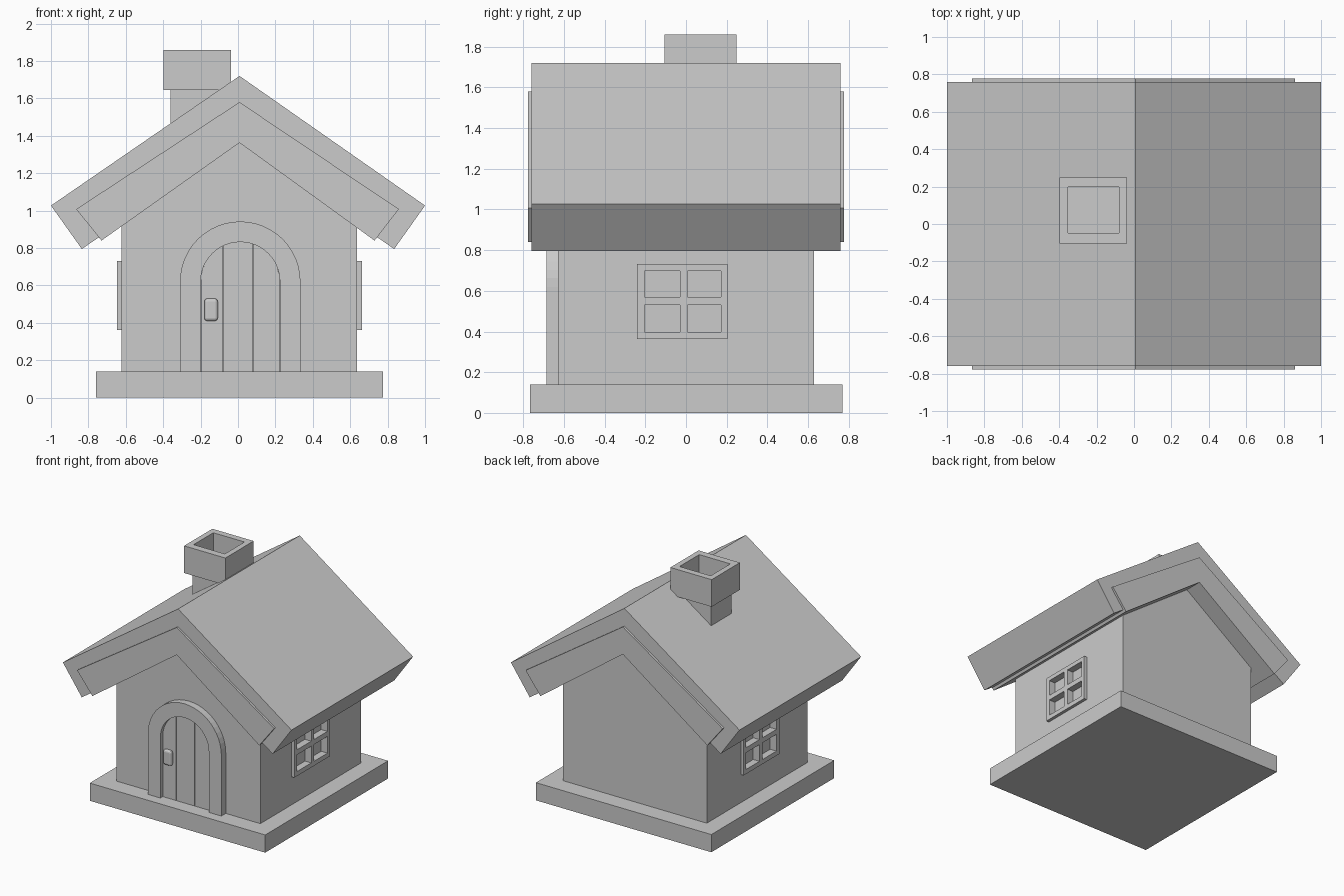
import bpy, bmesh, math

if "Cube" in bpy.data.objects:
    bpy.data.objects.remove(bpy.data.objects["Cube"], do_unlink=True)

GREY = (0.6, 0.6, 0.6, 1)
mat = bpy.data.materials.new("plain_grey")
mat.use_nodes = True
mat.diffuse_color = GREY
mat.node_tree.nodes["Principled BSDF"].inputs["Base Color"].default_value = GREY

CX = 0.007   # middle of the house across x


def finish(name, bm):
    bmesh.ops.recalc_face_normals(bm, faces=bm.faces)
    mesh = bpy.data.meshes.new(name)
    bm.to_mesh(mesh)
    bm.free()
    obj = bpy.data.objects.new(name, mesh)
    bpy.context.collection.objects.link(obj)
    mesh.materials.append(mat)
    return obj


def add_box(bm, x, y, z):
    verts = bmesh.ops.create_cube(bm, size=1)["verts"]
    for v in verts:
        for i, (lo, hi) in enumerate((x, y, z)):
            v.co[i] = lo if v.co[i] < 0 else hi


def box(name, x, y, z):
    bm = bmesh.new()
    add_box(bm, x, y, z)
    return finish(name, bm)


def prism(name, outline, y0, y1):
    """Extrude an x-z outline along y."""
    bm = bmesh.new()
    face = bm.faces.new([bm.verts.new((x, y0, z)) for x, z in outline])
    new = bmesh.ops.extrude_face_region(bm, geom=[face])["geom"]
    bmesh.ops.translate(bm, vec=(0, y1 - y0, 0),
                        verts=[v for v in new if isinstance(v, bmesh.types.BMVert)])
    return finish(name, bm)


def cut(obj, cutter):
    mod = obj.modifiers.new("cut", "BOOLEAN")
    mod.operation = "DIFFERENCE"
    mod.solver = "EXACT"
    mod.object = cutter
    cutter.hide_render = True
    bpy.context.view_layer.objects.active = obj
    bpy.ops.object.modifier_apply(modifier=mod.name)


# Base and walls
box("base_slab", (-0.76, 0.775), (-0.767, 0.769), (0, 0.14))
walls = prism("walls", [(CX - 0.63, 0.13), (CX + 0.63, 0.13), (CX + 0.63, 1.03),
                        (CX, 1.45), (CX - 0.63, 1.03)], -0.63, 0.63)

# Roof slabs and the gable trim inside them
prism("roof", [(-1, 1.027), (0.008, 1.72), (1, 1.027), (0.835, 0.795),
               (0.005, 1.368), (-0.835, 0.795)], -0.76, 0.76)
prism("gable_trim", [(-0.865, 1.008), (0.008, 1.58), (0.86, 1.008), (0.73, 0.84),
                     (0.008, 1.363), (-0.73, 0.84)], -0.777, 0.777)

# Side windows with four recessed panes each
bm = bmesh.new()
for y in ((-0.205, -0.03), (0.007, 0.173)):
    for z in ((0.398, 0.53), (0.57, 0.698)):
        for side in (-1, 1):
            add_box(bm, sorted((CX + side * 0.6, CX + side * 0.8)), y, z)
pane_cutter = finish("pane_cutter", bm)
for name, side in (("right_window", -1), ("left_window", 1)):
    frame = box(name, sorted((CX + side * 0.625, CX + side * 0.655)),
                (-0.24, 0.205), (0.362, 0.732))
    cut(frame, pane_cutter)
cut(walls, pane_cutter)
bpy.data.objects.remove(pane_cutter, do_unlink=True)

# Arched door frame
DX, SPRING, FLOOR = 0.012, 0.62, 0.14
OUTER, INNER, STEPS = 0.322, 0.212, 24


def arch(radius):
    pts = [(DX - radius, FLOOR)]
    for i in range(STEPS + 1):
        a = math.pi * (1 - i / STEPS)
        pts.append((DX + radius * math.cos(a), SPRING + radius * math.sin(a)))
    return pts + [(DX + radius, FLOOR)]


prism("door_frame", arch(OUTER) + arch(INNER)[::-1], -0.685, -0.62)

# Three door planks under the arch
edges = (DX - INNER, -0.08, 0.08, DX + INNER)
for i in range(3):
    x0, x1 = edges[i] + 0.002, edges[i + 1] - 0.002
    top = []
    for k in range(13):
        x = x0 + (x1 - x0) * k / 12
        top.append((x, SPRING + math.sqrt(max(0, INNER ** 2 - (x - DX) ** 2))))
    prism("door_plank_%d" % (i + 1), [(x0, FLOOR)] + top + [(x1, FLOOR)], -0.655, -0.62)

# Door handle with rounded corners
handle = box("door_handle", (-0.18, -0.108), (-0.684, -0.65), (0.41, 0.53))
bev = handle.modifiers.new("round", "BEVEL")
bev.width = 0.016
bev.segments = 3

# Chimney shaft and open cap
box("chimney_shaft", (-0.36, -0.077), (-0.055, 0.2), (1.3, 1.69))
cap = box("chimney_cap", (-0.398, -0.037), (-0.105, 0.248), (1.645, 1.86))
hole = box("hole_cutter", (-0.354, -0.081), (-0.049, 0.197), (1.69, 2))
cut(cap, hole)
bpy.data.objects.remove(hole, do_unlink=True)
